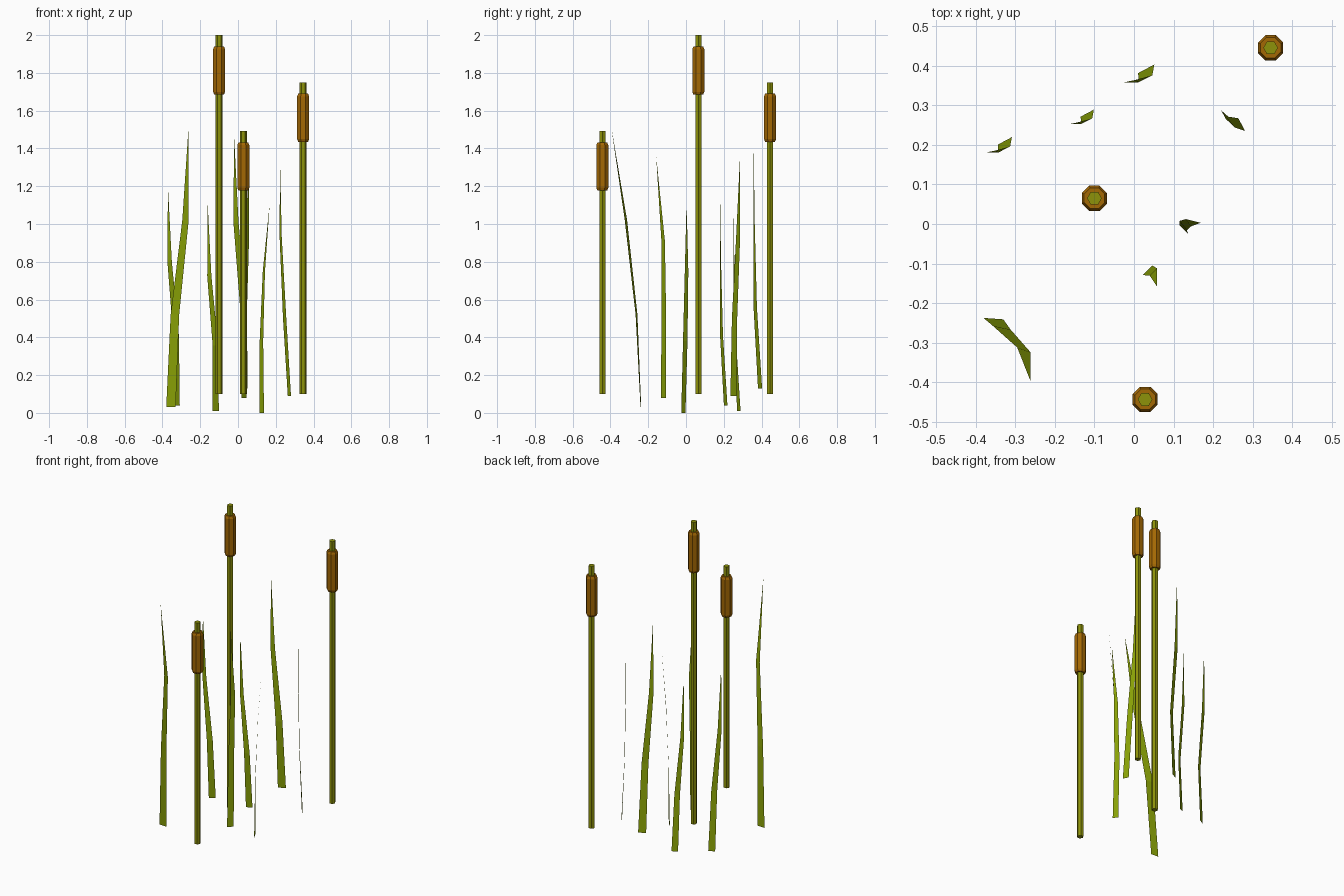
import bpy, bmesh, math
from mathutils import Vector

if "Cube" in bpy.data.objects:
    bpy.data.objects.remove(bpy.data.objects["Cube"])


def material(name, rgb):
    m = bpy.data.materials.new(name)
    m.diffuse_color = (*rgb, 1)
    m.use_nodes = True
    m.node_tree.nodes["Principled BSDF"].inputs["Base Color"].default_value = m.diffuse_color
    return m


GREEN = material("leaf_green", (0.25, 0.355, 0.002))
OLIVE = material("stem_olive", (0.27, 0.29, 0.003))
BROWN = material("seed_head_brown", (0.37, 0.138, 0.001))


def finish(name, bm, mat):
    me = bpy.data.meshes.new(name)
    bm.to_mesh(me)
    bm.free()
    me.materials.append(mat)
    ob = bpy.data.objects.new(name, me)
    bpy.context.collection.objects.link(ob)
    return ob


def lathe(name, x, y, rings, sides, turn, mat):
    """Stack of (radius, z) polygon rings with capped ends."""
    bm = bmesh.new()
    loops = []
    for r, z in rings:
        angles = [turn + 2 * math.pi * i / sides for i in range(sides)]
        loops.append([bm.verts.new((x + r * math.cos(a), y + r * math.sin(a), z))
                      for a in angles])
    for lo, hi in zip(loops, loops[1:]):
        for i in range(sides):
            j = (i + 1) % sides
            bm.faces.new((lo[i], lo[j], hi[j], hi[i]))
    bm.faces.new(loops[0][::-1])
    bm.faces.new(loops[-1])
    finish(name, bm, mat)


def leaf(name, stations, tip, angles, widths):
    """Flat tapering blade: centre points, then a pointed tip."""
    bm = bmesh.new()
    rows = []
    for c, a, w in zip(stations, angles, widths):
        c, a = Vector(c), math.radians(a)
        half = Vector((math.cos(a), math.sin(a), 0)) * w / 2
        rows.append((bm.verts.new(c - half), bm.verts.new(c + half)))
    for (a, b), (c, d) in zip(rows, rows[1:]):
        bm.faces.new((a, b, d, c))
    bm.faces.new((*rows[-1], bm.verts.new(tip)))
    finish(name, bm, GREEN)


# Cattails: hexagonal stem with an octagonal chamfered seed head
for n, (x, y, top) in enumerate([(-0.10, 0.065, 2.0), (0.345, 0.445, 1.75),
                                 (0.028, -0.443, 1.492)], 1):
    lathe(f"stem_{n}", x, y, [(0.0185, 0.1), (0.0185, top)], 6, 0, OLIVE)
    lathe(f"seed_head_{n}", x, y,
          [(0.028, top - 0.315), (0.0345, top - 0.30),
           (0.0345, top - 0.075), (0.028, top - 0.06)], 8, math.pi / 8, BROWN)

# Three back leaves share one shape at different scales
SHAPE = [(0, 0, 0), (-0.002, -0.022, 0.37), (-0.036, -0.027, 0.76)]
for n, (x, y, z, s) in enumerate([(-0.326, 0.210, 0.04, 1.0),
                                  (-0.118, 0.280, 0.01, 0.94),
                                  (0.031, 0.392, 0.13, 1.155)], 1):
    base = Vector((x, y, z))
    leaf(f"back_leaf_{n}", [base + Vector(p) * s for p in SHAPE],
         base + Vector((-0.045, -0.030, 1.16)) * s, (28, 27, 12),
         [0.040 * s, 0.034 * s, 0.024 * s])

# Single leaves, each with its own bend
leaf("front_left_leaf",
     [(-0.355, -0.239, 0.03), (-0.334, -0.262, 0.52), (-0.278, -0.318, 1.02)],
     (-0.262, -0.395, 1.51), (-4, -12, -20), [0.050, 0.046, 0.036])
leaf("right_leaf",
     [(0.272, 0.251, 0.09), (0.247, 0.257, 0.50), (0.226, 0.276, 0.93)],
     (0.222, 0.286, 1.36), (118, 122, 118), [0.036, 0.033, 0.024])
leaf("centre_right_leaf",
     [(0.126, -0.014, 0.0), (0.124, -0.004, 0.38), (0.137, 0.003, 0.75)],
     (0.168, 0.003, 1.11), (136, 128, 122), [0.032, 0.030, 0.022])
leaf("centre_leaf",
     [(0.031, -0.120, 0.08), (0.034, -0.117, 0.50), (0.049, -0.121, 0.91)],
     (0.058, -0.158, 1.36), (45, 45, 45), [0.038, 0.034, 0.026])
